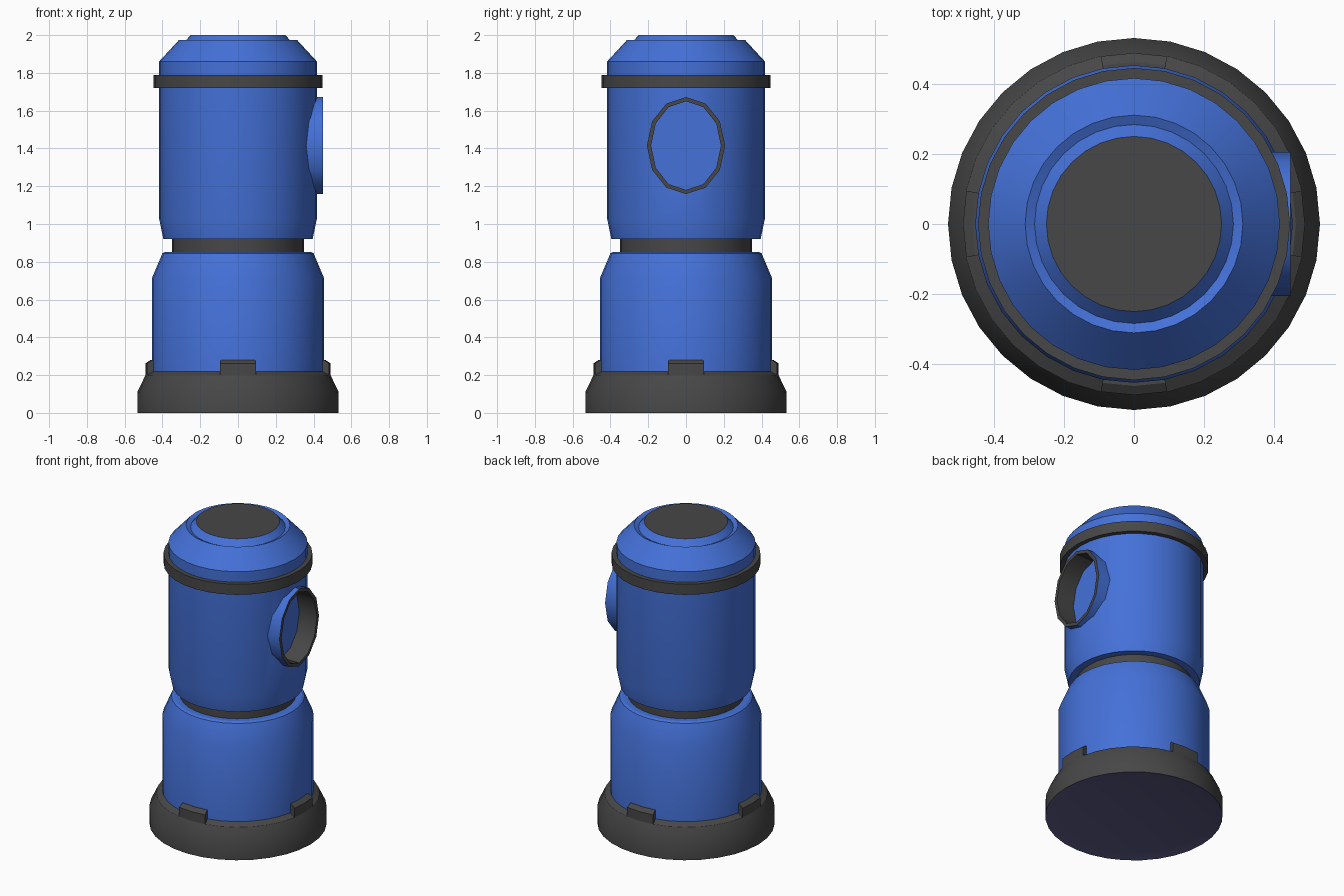
import bpy, bmesh, math

if "Cube" in bpy.data.objects:
    bpy.data.objects.remove(bpy.data.objects["Cube"])

SEG = 32


def material(name, rgb):
    m = bpy.data.materials.new(name)
    m.diffuse_color = (*rgb, 1)
    m.use_nodes = True
    m.node_tree.nodes["Principled BSDF"].inputs["Base Color"].default_value = m.diffuse_color
    return m


BLUE = material("blue paint", (0.058, 0.165, 0.69))
GREY = material("dark grey", (0.063, 0.063, 0.063))
UNDER = material("dusky violet underside", (0.10, 0.10, 0.23))


def make(name, bm, mats, angle=28):
    bmesh.ops.recalc_face_normals(bm, faces=bm.faces)
    me = bpy.data.meshes.new(name)
    bm.to_mesh(me)
    bm.free()
    for m in mats:
        me.materials.append(m)
    ob = bpy.data.objects.new(name, me)
    bpy.context.collection.objects.link(ob)
    smooth(ob, angle)
    return ob


def smooth(ob, angle):
    bpy.ops.object.select_all(action='DESELECT')
    ob.select_set(True)
    bpy.context.view_layer.objects.active = ob
    bpy.ops.object.shade_smooth_by_angle(angle=math.radians(angle))


def lathe(name, profile, mats, closed=False):
    """Spin (radius, z) points; open profiles get end caps, closed ones make rings."""
    bm = bmesh.new()
    rings = [[bm.verts.new((r * math.cos(2 * math.pi * i / SEG),
                            r * math.sin(2 * math.pi * i / SEG), z))
              for i in range(SEG)] for r, z in profile]
    pairs = list(zip(rings, rings[1:] + rings[:1]))
    for a, b in pairs if closed else pairs[:-1]:
        for i in range(SEG):
            j = (i + 1) % SEG
            bm.faces.new((a[i], a[j], b[j], b[i]))
    if not closed:
        bm.faces.new(rings[0])
        bm.faces.new(rings[-1])
    return make(name, bm, mats)


# Base foot with shallow dished underside, lower body, neck and collar
foot = lathe("base_foot", [(0.45, 0.02), (0.533, 0), (0.533, 0.11), (0.49, 0.2),
                           (0.455, 0.22), (0.44, 0.22)], [GREY, UNDER])
for p in foot.data.polygons:
    if p.normal.z < -0.5:
        p.material_index = 1
lathe("lower_body", [(0.455, 0.2), (0.455, 0.715), (0.4, 0.845), (0.385, 0.853), (0.34, 0.853)], [BLUE])
lathe("neck", [(0.35, 0.84), (0.35, 0.93)], [GREY])
lathe("top_collar", [(0.41, 1.72), (0.447, 1.72), (0.447, 1.79), (0.41, 1.79)], [GREY], True)

# Upper body with grooved lid
body = lathe("upper_body", [(0.34, 0.92), (0.395, 0.92), (0.418, 1.03), (0.418, 1.86),
                            (0.312, 1.975), (0.285, 1.962), (0.251, 2.0)], [BLUE, GREY])
for p in body.data.polygons:
    if p.center.z > 1.99:
        p.material_index = 1

# Clips around the base
bm = bmesh.new()
for k in range(4):
    rows = []
    for d in (-1, 0, 1):
        a = k * math.pi / 2 + d * math.pi / 16
        rows.append([bm.verts.new((r * math.cos(a), r * math.sin(a), z)) for r, z in
                     ((0.44, 0.19), (0.49, 0.19), (0.49, 0.262), (0.464, 0.28), (0.44, 0.28))])
    for a, b in zip(rows, rows[1:]):
        for i in range(5):
            j = (i + 1) % 5
            bm.faces.new((a[i], a[j], b[j], b[i]))
    bm.faces.new(rows[0])
    bm.faces.new(rows[-1])
make("base_clips", bm, [GREY])

# Oval port on the right side: blue sleeve, grey rim and lining, blue floor
PZ, RY, RZ, N, FLOOR = 1.415, 0.207, 0.257, 12, 0.32


def oval(bm, x, inset):
    return [bm.verts.new((x, (RY - inset) * math.sin(2 * math.pi * i / N),
                          PZ + (RZ - inset) * math.cos(2 * math.pi * i / N))) for i in range(N)]


bm = bmesh.new()
stations = [oval(bm, 0.34, 0), oval(bm, 0.449, 0), oval(bm, 0.449, 0.022), oval(bm, FLOOR, 0.022)]
for s, (a, b) in enumerate(zip(stations, stations[1:])):
    for i in range(N):
        j = (i + 1) % N
        bm.faces.new((a[i], a[j], b[j], b[i])).material_index = min(s, 1)
bm.faces.new(stations[-1])
port = make("side_port", bm, [BLUE, GREY], 35)

# Cut the port opening into the body just behind the lining
bm = bmesh.new()
a, b = oval(bm, FLOOR - 0.005, 0.01), oval(bm, 0.6, 0.01)
for i in range(N):
    j = (i + 1) % N
    bm.faces.new((a[i], a[j], b[j], b[i]))
bm.faces.new(a)
bm.faces.new(b)
cutter = make("port_cutter", bm, [BLUE])
mod = body.modifiers.new("port_hole", 'BOOLEAN')
mod.operation, mod.solver, mod.object = 'DIFFERENCE', 'EXACT', cutter
bpy.context.view_layer.objects.active = body
bpy.ops.object.modifier_apply(modifier=mod.name)
bpy.data.objects.remove(cutter)
smooth(body, 28)
